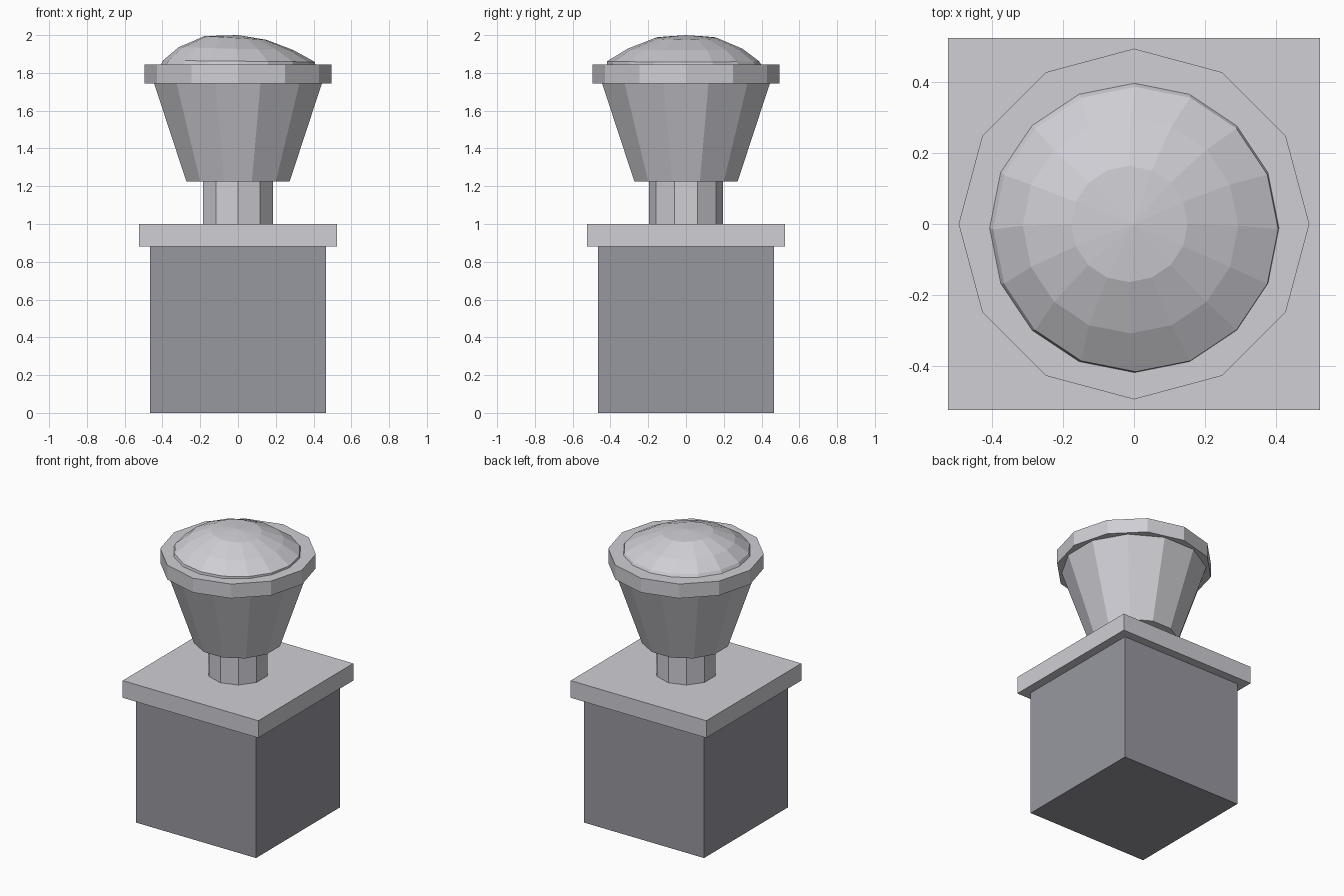
import bpy, bmesh, math
from mathutils import Matrix, Vector

default = bpy.data.objects.get("Cube")
if default:
    bpy.data.objects.remove(default, do_unlink=True)


def material(name, colour):
    mat = bpy.data.materials.new(name)
    mat.use_nodes = True
    mat.diffuse_color = (*colour, 1)
    mat.node_tree.nodes["Principled BSDF"].inputs["Base Color"].default_value = (*colour, 1)
    return mat


light_stone = material("light_stone", (0.62, 0.62, 0.66))
dark_stone = material("dark_stone", (0.31, 0.31, 0.35))


def finish(name, bm, mat):
    bmesh.ops.recalc_face_normals(bm, faces=bm.faces)
    mesh = bpy.data.meshes.new(name)
    bm.to_mesh(mesh)
    bm.free()
    mesh.materials.append(mat)
    obj = bpy.data.objects.new(name, mesh)
    bpy.context.collection.objects.link(obj)
    return obj


def block(name, half, z0, z1, mat):
    bm = bmesh.new()
    bmesh.ops.create_cube(bm, size=1)
    bmesh.ops.scale(bm, vec=(2 * half, 2 * half, z1 - z0), verts=bm.verts)
    bmesh.ops.translate(bm, vec=(0, 0, (z0 + z1) / 2), verts=bm.verts)
    return finish(name, bm, mat)


def prism(name, sides, r0, r1, z0, z1, start, mat):
    """Flat-sided tapered drum with its first corner at the start angle."""
    bm = bmesh.new()
    rings = []
    for r, z in ((r0, z0), (r1, z1)):
        angles = [math.radians(start + 360 * i / sides) for i in range(sides)]
        rings.append([bm.verts.new((r * math.cos(a), r * math.sin(a), z)) for a in angles])
    for i in range(sides):
        j = (i + 1) % sides
        bm.faces.new((rings[0][i], rings[0][j], rings[1][j], rings[1][i]))
    bm.faces.new(rings[0])
    bm.faces.new(rings[1])
    return finish(name, bm, mat)


# Pedestal
block("pedestal_block", 0.465, 0, 0.88, dark_stone)
block("pedestal_slab", 0.525, 0.88, 1.0, light_stone)

# Urn: stem, flared cup and rim
prism("stem", 10, 0.196, 0.196, 1.0, 1.225, 90, light_stone)
prism("cup", 12, 0.283, 0.46, 1.225, 1.745, 15, light_stone)
prism("rim", 12, 0.495, 0.495, 1.745, 1.845, 0, light_stone)

# Slightly lopsided faceted dome: radius, height, centre x, centre y, sideways slope
layers = [
    (0.41, 1.84, 0.0, -0.01, 0.0),
    (0.402, 1.862, 0.005, -0.015, -0.01),
    (0.304, 1.928, -0.01, -0.005, -0.025),
    (0.164, 1.985, -0.013, 0.0, -0.06),
]
bm = bmesh.new()
SIDES = 16
rings = []
for r, z, cx, cy, slope in layers:
    ring = []
    for i in range(SIDES):
        a = math.tau * i / SIDES
        x, y = r * math.cos(a), r * math.sin(a)
        ring.append(bm.verts.new((x + cx, y + cy, z + slope * x)))
    rings.append(ring)
apex = bm.verts.new((0, 0, 2.0))
for i in range(SIDES):
    j = (i + 1) % SIDES
    for low, high in zip(rings, rings[1:]):
        bm.faces.new((low[i], low[j], high[j], high[i]))
    bm.faces.new((rings[-1][i], rings[-1][j], apex))
bm.faces.new(rings[0])
finish("dome", bm, light_stone)
